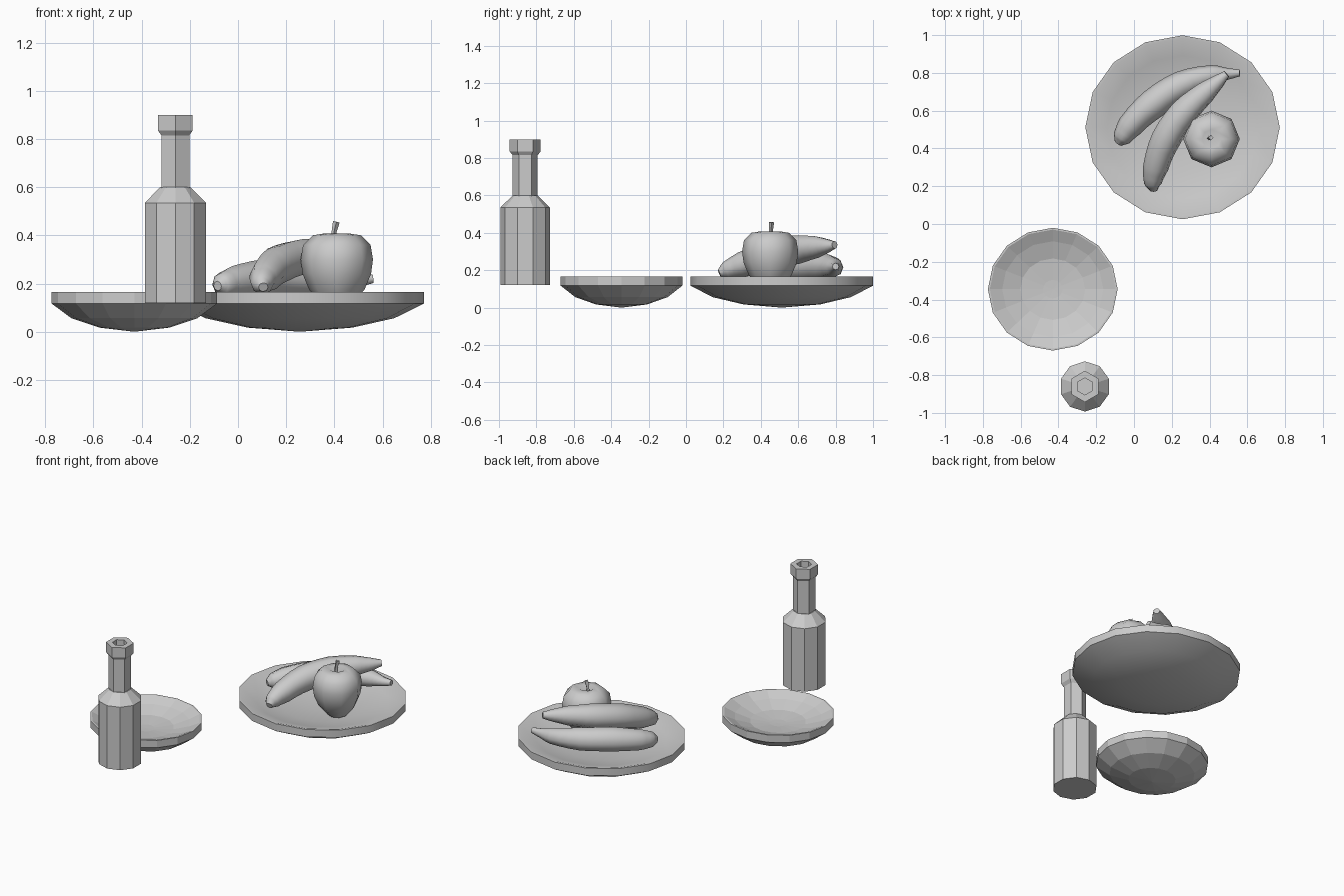
import bpy
import bmesh
from math import cos, sin, pi, radians
from mathutils import Vector

cube = bpy.data.objects.get("Cube")
if cube:
    bpy.data.objects.remove(cube, do_unlink=True)

GREY = (0.6, 0.6, 0.6, 1)
clay = bpy.data.materials.new("plain grey")
clay.use_nodes = True
clay.diffuse_color = GREY
clay.node_tree.nodes["Principled BSDF"].inputs["Base Color"].default_value = GREY


def finish(obj, angle=None):
    """Give the material and, with an angle, smooth shading."""
    if not obj.data.materials:
        obj.data.materials.append(clay)
    bpy.ops.object.select_all(action="DESELECT")
    obj.select_set(True)
    bpy.context.view_layer.objects.active = obj
    if angle:
        bpy.ops.object.shade_smooth_by_angle(angle=radians(angle))


def lathe(name, profile, center, sides, stretch=1.0, angle=None):
    """Turn (radius, z, optional sides) points; a zero radius closes the end."""
    bm = bmesh.new()
    rings = []
    for r, z in profile:
        count = 1 if r == 0 else sides
        rings.append([bm.verts.new((r * stretch * cos(pi / 2 + 2 * pi * i / sides),
                                    r * sin(pi / 2 + 2 * pi * i / sides), z))
                      for i in range(count)])
    for a, b in zip(rings, rings[1:]):
        for i in range(sides):
            j = (i + 1) % sides
            quad = [a[i % len(a)], a[j % len(a)], b[j % len(b)], b[i % len(b)]]
            bm.faces.new(list(dict.fromkeys(quad)))
    bmesh.ops.recalc_face_normals(bm, faces=bm.faces)
    mesh = bpy.data.meshes.new(name)
    bm.to_mesh(mesh)
    bm.free()
    obj = bpy.data.objects.new(name, mesh)
    obj.location = (*center, 0)
    bpy.context.collection.objects.link(obj)
    finish(obj, angle)
    return obj


def sweep(name, points, bevel=2):
    """Round tube through (x, y, z, radius) points."""
    curve = bpy.data.curves.new(name, "CURVE")
    curve.dimensions = "3D"
    curve.bevel_depth = 1
    curve.bevel_resolution = bevel
    curve.resolution_u = 3
    curve.use_fill_caps = True
    spline = curve.splines.new("BEZIER")
    spline.bezier_points.add(len(points) - 1)
    for p, (x, y, z, r) in zip(spline.bezier_points, points):
        p.co = (x, y, z)
        p.radius = r
        p.handle_left_type = p.handle_right_type = "AUTO"
    obj = bpy.data.objects.new(name, curve)
    bpy.context.collection.objects.link(obj)
    finish(obj)
    bpy.ops.object.convert(target="MESH")
    finish(bpy.context.object, 50)


# Dishes: shallow curved underside, upright rim, dished inside
def dish(name, radius, center, angle=None):
    shape = [(0, 0), (0.42, 0.017), (0.76, 0.056), (1, 0.117), (1, 0.165),
             (0.97, 0.165), (0.78, 0.135), (0.5, 0.105), (0.15, 0.095), (0, 0.094)]
    lathe(name, [(r * radius, z) for r, z in shape], center, 16, 1.057, angle)


dish("large_plate", 0.487, (0.257, 0.512), 40)
dish("small_bowl", 0.325, (-0.43, -0.345))

# Bottle: ten-sided body with a six-sided neck and hollow lip
BOTTLE = (-0.26, -0.86)
lathe("bottle_body", [(0, 0.12), (0.133, 0.12), (0.133, 0.535), (0.066, 0.6), (0, 0.6)],
      BOTTLE, 10)
lathe("bottle_neck", [(0, 0.595), (0.067, 0.595), (0.067, 0.815), (0.083, 0.835),
                      (0.083, 0.9), (0.045, 0.9), (0.045, 0.7), (0, 0.7)], BOTTLE, 6)

# Apple with a dimpled top and a leaning stem
lathe("apple", [(0, 0.125), (0.06, 0.11), (0.115, 0.175), (0.142, 0.24), (0.15, 0.3),
                (0.14, 0.36), (0.1, 0.4), (0.05, 0.408), (0, 0.375)], (0.41, 0.45), 8, 1, 60)
sweep("apple_stem", [(0.395, 0.455, 0.37, 0.01), (0.398, 0.455, 0.41, 0.01),
                     (0.408, 0.457, 0.456, 0.014)], 0)

# Bananas, one resting on the other
sweep("lower_banana", [(-0.085, 0.425, 0.19, 0.02), (-0.065, 0.455, 0.195, 0.05),
                       (-0.02, 0.52, 0.205, 0.068), (0.1, 0.635, 0.22, 0.08),
                       (0.25, 0.735, 0.22, 0.075), (0.42, 0.79, 0.215, 0.052),
                       (0.5, 0.795, 0.215, 0.03), (0.56, 0.8, 0.22, 0.018)])
sweep("upper_banana", [(0.105, 0.178, 0.185, 0.02), (0.1, 0.215, 0.2, 0.047),
                       (0.115, 0.3, 0.23, 0.068), (0.17, 0.45, 0.28, 0.08),
                       (0.265, 0.59, 0.31, 0.078), (0.375, 0.695, 0.325, 0.06),
                       (0.44, 0.75, 0.33, 0.04), (0.49, 0.795, 0.335, 0.02)])
